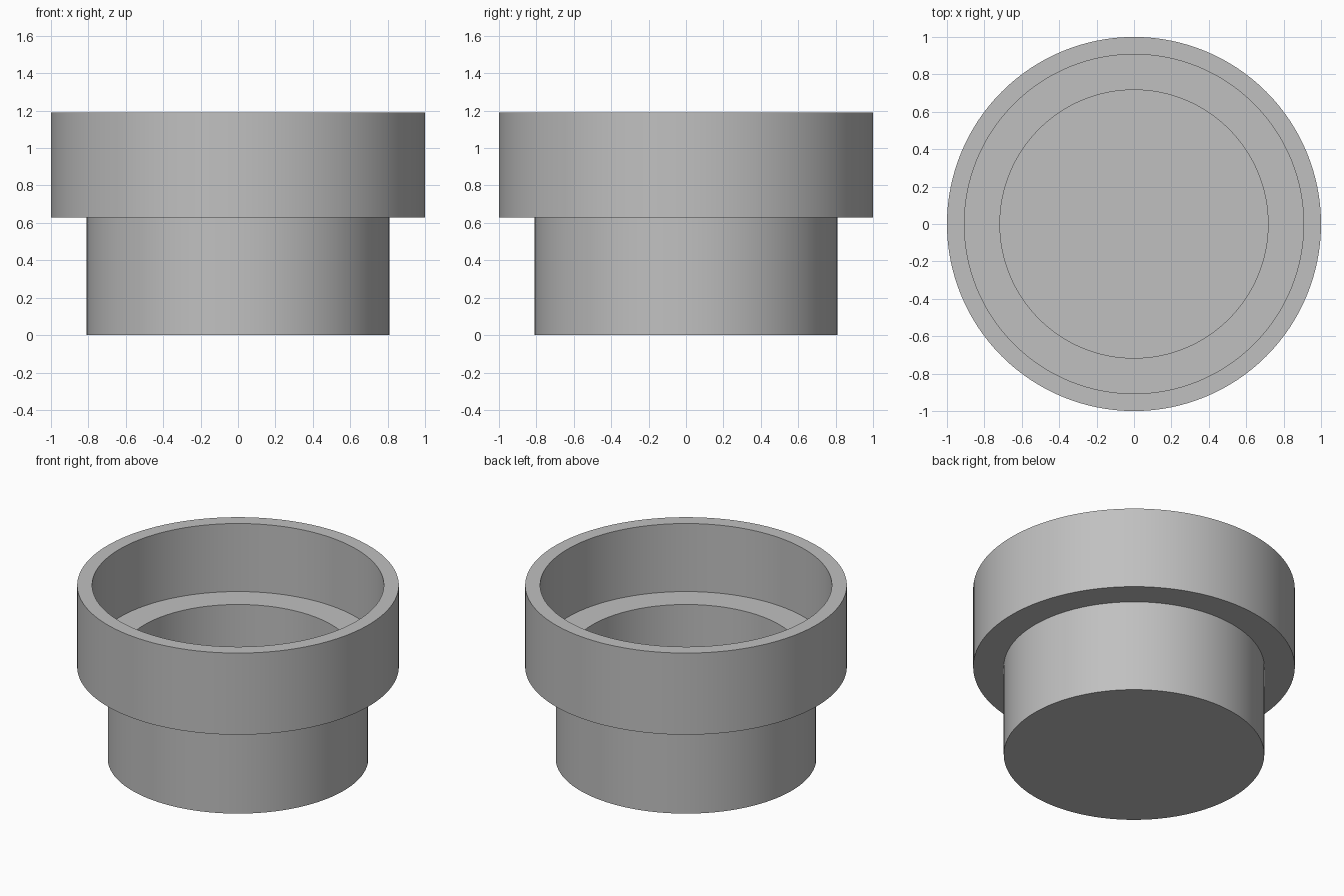
import bpy
import math

SEGMENTS = 128

cube = bpy.data.objects.get("Cube")
if cube:
    bpy.data.objects.remove(cube, do_unlink=True)

# Plain grey material
grey = bpy.data.materials.new("plain grey")
grey.use_nodes = True
colour = (0.53, 0.53, 0.53, 1)
grey.diffuse_color = colour
grey.node_tree.nodes["Principled BSDF"].inputs["Base Color"].default_value = colour


def lathe(name, profile):
    """Spin an (r, z) profile around z, capping both open ends flat."""
    verts, faces = [], []
    for r, z in profile:
        for i in range(SEGMENTS):
            a = math.tau * i / SEGMENTS
            verts.append((r * math.cos(a), r * math.sin(a), z))
    for ring in range(len(profile) - 1):
        low, high = ring * SEGMENTS, (ring + 1) * SEGMENTS
        for i in range(SEGMENTS):
            j = (i + 1) % SEGMENTS
            faces.append((low + i, low + j, high + j, high + i))
    last = (len(profile) - 1) * SEGMENTS
    faces.append(tuple(reversed(range(SEGMENTS))))
    faces.append(tuple(range(last, last + SEGMENTS)))

    mesh = bpy.data.meshes.new(name)
    mesh.from_pydata(verts, [], faces)
    mesh.materials.append(grey)
    obj = bpy.data.objects.new(name, mesh)
    bpy.context.collection.objects.link(obj)
    bpy.ops.object.select_all(action="DESELECT")
    obj.select_set(True)
    bpy.context.view_layer.objects.active = obj
    bpy.ops.object.shade_smooth_by_angle(angle=math.radians(30))
    return obj


# Stepped cup: narrow base, wide collar, inner ledge and closed floor
wall = 0.093
base_r, collar_r = 0.81, 1.0
step_z, top_z = 0.63, 1.19
lathe("stepped_cup", [
    (base_r, 0),
    (base_r, step_z),
    (collar_r, step_z),
    (collar_r, top_z),
    (collar_r - wall, top_z),
    (collar_r - wall, step_z + wall),
    (base_r - wall, step_z + wall),
    (base_r - wall, wall),
])
